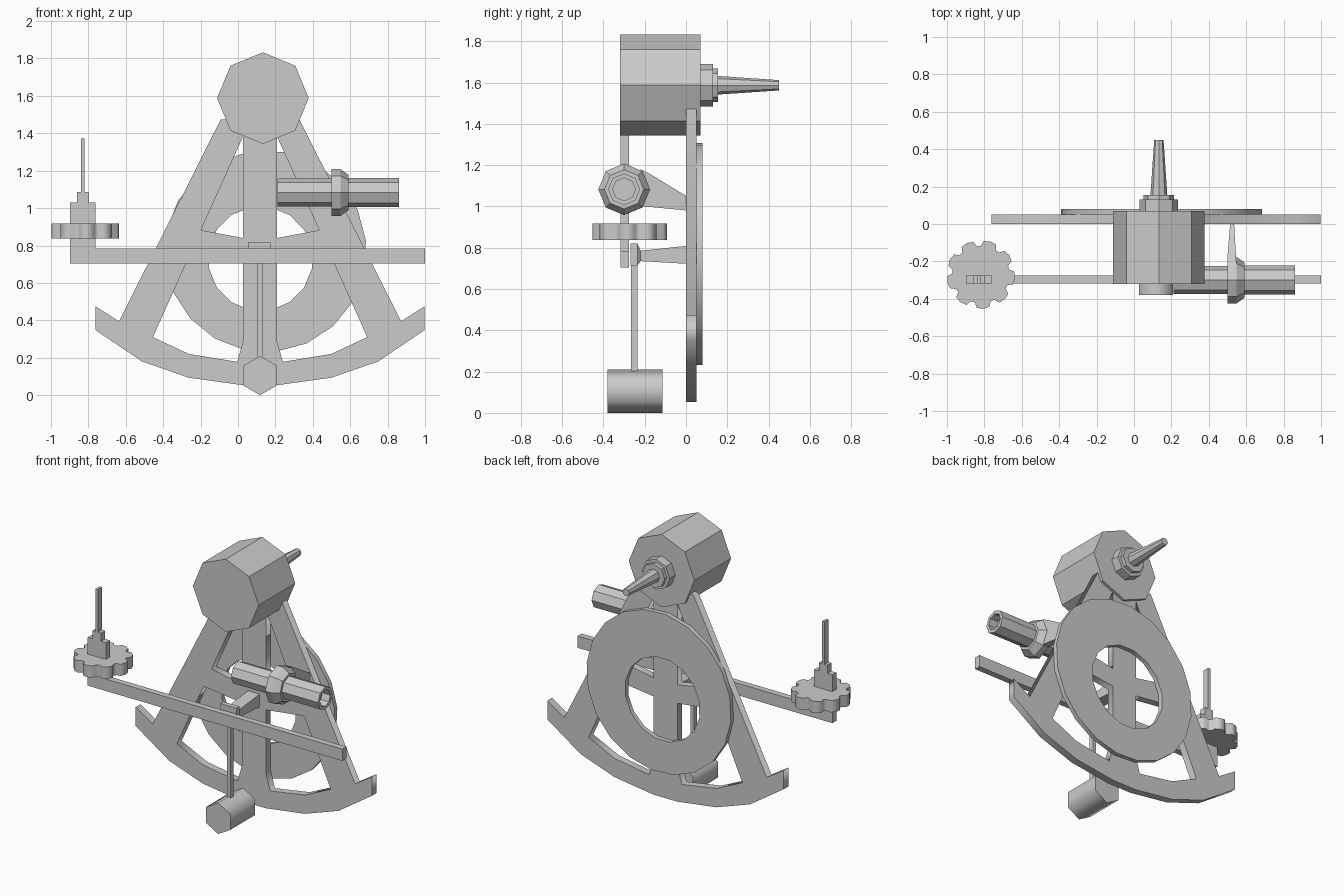
import bpy, bmesh
from math import sin, cos, pi, radians
from mathutils import Vector

if "Cube" in bpy.data.objects:
    bpy.data.objects.remove(bpy.data.objects["Cube"])

CX = 0.118  # symmetry line of the frame


def plate(name, loops, lo, hi, flat=False):
    """Extruded outline with holes; outline in xz (or xy if flat), from lo to hi."""
    cu = bpy.data.curves.new(name, 'CURVE')
    cu.dimensions = '2D'
    cu.fill_mode = 'BOTH'
    cu.extrude = (hi - lo) / 2
    for pts in loops:
        s = cu.splines.new('POLY')
        s.points.add(len(pts) - 1)
        for p, (a, b) in zip(s.points, pts):
            p.co = (a, b, 0, 1)
        s.use_cyclic_u = True
    ob = bpy.data.objects.new(name, cu)
    bpy.context.collection.objects.link(ob)
    mid = (lo + hi) / 2
    if flat:
        ob.location.z = mid
    else:
        ob.location.y = mid
        ob.rotation_euler.x = pi / 2
    bpy.ops.object.select_all(action='DESELECT')
    bpy.context.view_layer.objects.active = ob
    ob.select_set(True)
    bpy.ops.object.convert(target='MESH')
    return bpy.context.object


def loft(name, rings, closed=False):
    """Skin a row of equal-sized point rings, capped or joined end to start."""
    bm = bmesh.new()
    vs = [[bm.verts.new(p) for p in r] for r in rings]
    n = len(vs[0])
    pairs = list(zip(vs, vs[1:])) + ([(vs[-1], vs[0])] if closed else [])
    for a, b in pairs:
        for i in range(n):
            j = (i + 1) % n
            bm.faces.new((a[i], a[j], b[j], b[i]))
    if not closed:
        bm.faces.new(vs[0])
        bm.faces.new(vs[-1])
    bmesh.ops.recalc_face_normals(bm, faces=bm.faces)
    me = bpy.data.meshes.new(name)
    bm.to_mesh(me)
    bm.free()
    ob = bpy.data.objects.new(name, me)
    bpy.context.collection.objects.link(ob)
    return ob


def circle(cx, cz, r, n, off=0.0):
    return [(cx + r * cos(off + 2 * pi * i / n), cz + r * sin(off + 2 * pi * i / n)) for i in range(n)]


def lathe(name, profile, axis, a, b, n=8):
    """Turned part along x (a=y, b=z) or y (a=x, b=z); profile is (position, radius)."""
    rings = []
    for t, r in profile:
        c = circle(a, b, r, n)
        rings.append([(t, u, v) if axis == 'x' else (u, t, v) for u, v in c])
    return loft(name, rings)


def wedge(name, ends):
    """Tapered block between sections (y, x0, x1, z0, z1)."""
    return loft(name, [[(x0, y, z0), (x1, y, z0), (x1, y, z1), (x0, y, z1)] for y, x0, x1, z0, z1 in ends])


def box(name, x, y, z):
    return wedge(name, [(y[0], *x, *z), (y[1], *x, *z)])


def mirror(pts):
    return [(-x, z) for x, z in reversed(pts)]


def shift(pts):
    return [(x + CX, z) for x, z in pts]


# Frame: legs, toothed-arc foot, cross bar and centre column in one plate
left = [(-0.21, 1.475), (-0.754, 0.395), (-0.88, 0.475), (-0.88, 0.348),
        (-0.631, 0.18), (-0.38, 0.093), (-0.09, 0.053)]
upper = [(-0.316, 0.882), (-0.09, 0.84), (-0.09, 1.385)]
lower = [(-0.375, 0.75), (-0.573, 0.31), (-0.38, 0.22), (-0.122, 0.178),
         (-0.09, 0.29), (-0.09, 0.715)]
plate('frame', [shift(left + mirror(left))] +
      [shift(f(w)) for w in (upper, lower) for f in (list, mirror)], 0.0, 0.05)

# Back ring with off-centre hole
plate('back_ring', [circle(0.147, 0.77, 0.54, 20, radians(6)),
                    circle(0.12, 0.73, 0.28, 16, radians(11))], 0.05, 0.08)

# Drum at the top with stepped spindle behind
lathe('drum', [(-0.32, 0.245), (0.07, 0.245)], 'y', 0.133, 1.588)
lathe('spindle', [(0.06, 0.103), (0.13, 0.103), (0.13, 0.082), (0.155, 0.082),
                  (0.155, 0.045), (0.45, 0.025)], 'y', 0.133, 1.587)

# Telescope with collar and recessed end
lathe('telescope', [(0.25, 0.055), (0.21, 0.055), (0.21, 0.075), (0.5, 0.075), (0.5, 0.125),
                    (0.548, 0.125), (0.59, 0.095), (0.59, 0.077), (0.86, 0.077),
                    (0.86, 0.055), (0.80, 0.055)], 'x', -0.30, 1.083)
wedge('telescope_bracket', [(-0.22, 0.50, 0.548, 1.0, 1.18), (-0.17, 0.50, 0.545, 0.997, 1.155),
                            (0.01, 0.515, 0.535, 0.98, 1.045)])

# Long balance bar with stepped post and pin
Y = (-0.318, -0.276)
box('balance_bar', (-0.897, 1.0), Y, (0.705, 0.785))
box('bar_post', (-0.897, -0.762), Y, (0.78, 1.03))
box('post_cap', (-0.86, -0.797), Y, (1.03, 1.085))
box('post_pin', (-0.84, -0.822), Y, (1.085, 1.372))

# Lobed adjusting wheel around the post
teeth = 9
gear = []
for i in range(teeth):
    for da, r in ((-11, 0.179), (0, 0.184), (11, 0.179), (16, 0.153), (24, 0.153)):
        t = radians(34 + i * 360 / teeth + da)
        gear.append((-0.819 + r * cos(t), -0.27 + r * sin(t)))
plate('adjusting_wheel', [gear], 0.838, 0.917, flat=True)

# Plumb weight hanging from a bracket on the frame
box('plumb_hook', (0.055, 0.175), (-0.268, -0.235), (0.715, 0.82))
wedge('plumb_hook_taper', [(-0.235, 0.055, 0.175, 0.715, 0.82), (-0.22, 0.075, 0.16, 0.735, 0.785),
                           (0.01, 0.075, 0.16, 0.722, 0.81)])
box('plumb_rod', (0.105, 0.131), (-0.266, -0.234), (0.19, 0.74))
plate('plumb_weight', [circle(CX, 0.105, 0.105, 6, pi / 2)], -0.38, -0.115)
